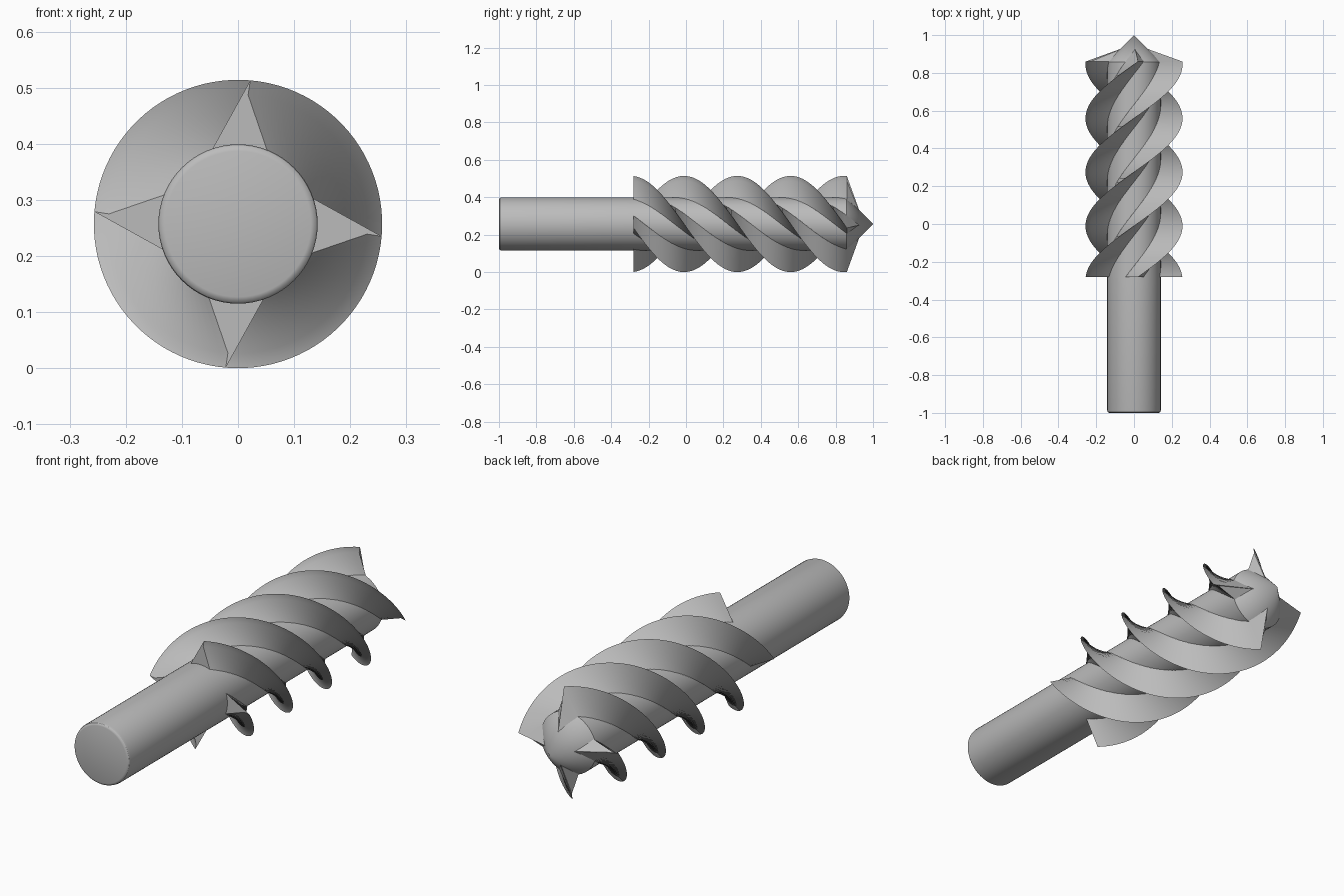
import bpy, bmesh, math

if "Cube" in bpy.data.objects:
    bpy.data.objects.remove(bpy.data.objects["Cube"])

AXIS_Z = 0.257          # height of the tool axis
Y0, Y1 = -0.28, 0.86    # fluted length, one full turn
APEX_Y = 0.953          # where the sloped fin ends would meet on the axis
STEPS = 96

steel = bpy.data.materials.new("steel grey")
steel.diffuse_color = (0.5, 0.5, 0.5, 1)
steel.use_nodes = True
steel.node_tree.nodes["Principled BSDF"].inputs["Base Color"].default_value = steel.diffuse_color


def finish(bm, name):
    bmesh.ops.recalc_face_normals(bm, faces=bm.faces[:])
    mesh = bpy.data.meshes.new(name)
    bm.to_mesh(mesh)
    bm.free()
    mesh.materials.append(steel)
    ob = bpy.data.objects.new(name, mesh)
    bpy.context.collection.objects.link(ob)
    bpy.ops.object.select_all(action='DESELECT')
    ob.select_set(True)
    bpy.context.view_layer.objects.active = ob
    bpy.ops.object.shade_smooth_by_angle(angle=math.radians(30))
    return ob


def bridge(bm, a, b):
    n = len(a)
    for i in range(n):
        bm.faces.new((a[i], a[(i + 1) % n], b[(i + 1) % n], b[i]))


def fan(bm, ring, tip):
    for i in range(len(ring)):
        bm.faces.new((ring[i], ring[(i + 1) % len(ring)], tip))


# Shank and core: round rod with a softened butt and a conical point
bm = bmesh.new()
SIDES = 64
profile = [(0.130, -1.0), (0.136, -0.998), (0.140, -0.994), (0.142, -0.986),
           (0.142, Y0), (0.142, 0.858)]
rings = []
for r, y in profile:
    rings.append([bm.verts.new((r * math.cos(2 * math.pi * i / SIDES), y,
                                AXIS_Z + r * math.sin(2 * math.pi * i / SIDES)))
                  for i in range(SIDES)])
for a, b in zip(rings, rings[1:]):
    bridge(bm, a, b)
bm.faces.new(rings[0])
fan(bm, rings[-1], bm.verts.new((0, 1.0, AXIS_Z)))
finish(bm, "shank_and_point")

# Cutting fins: hooked triangular section swept along a helix
section = [(-0.056, 0.115), (0.022, 0.256), (0.018, 0.23), (0.0575, 0.115)]
for k in range(4):
    bm = bmesh.new()
    rings = []
    for s in range(STEPS + 1):
        t = s / STEPS
        a = 2 * math.pi * t + k * math.pi / 2
        c, sn = math.cos(a), math.sin(a)
        y = Y0 + (Y1 - Y0) * t
        rings.append([bm.verts.new((x * c + z * sn, y, AXIS_Z - x * sn + z * c))
                      for x, z in section])
    for a, b in zip(rings, rings[1:]):
        bridge(bm, a, b)
    bm.faces.new(rings[0])
    # Sloped cutting end
    fan(bm, rings[-1], bm.verts.new((0, APEX_Y, AXIS_Z)))
    finish(bm, f"cutting_fin_{k + 1}")
